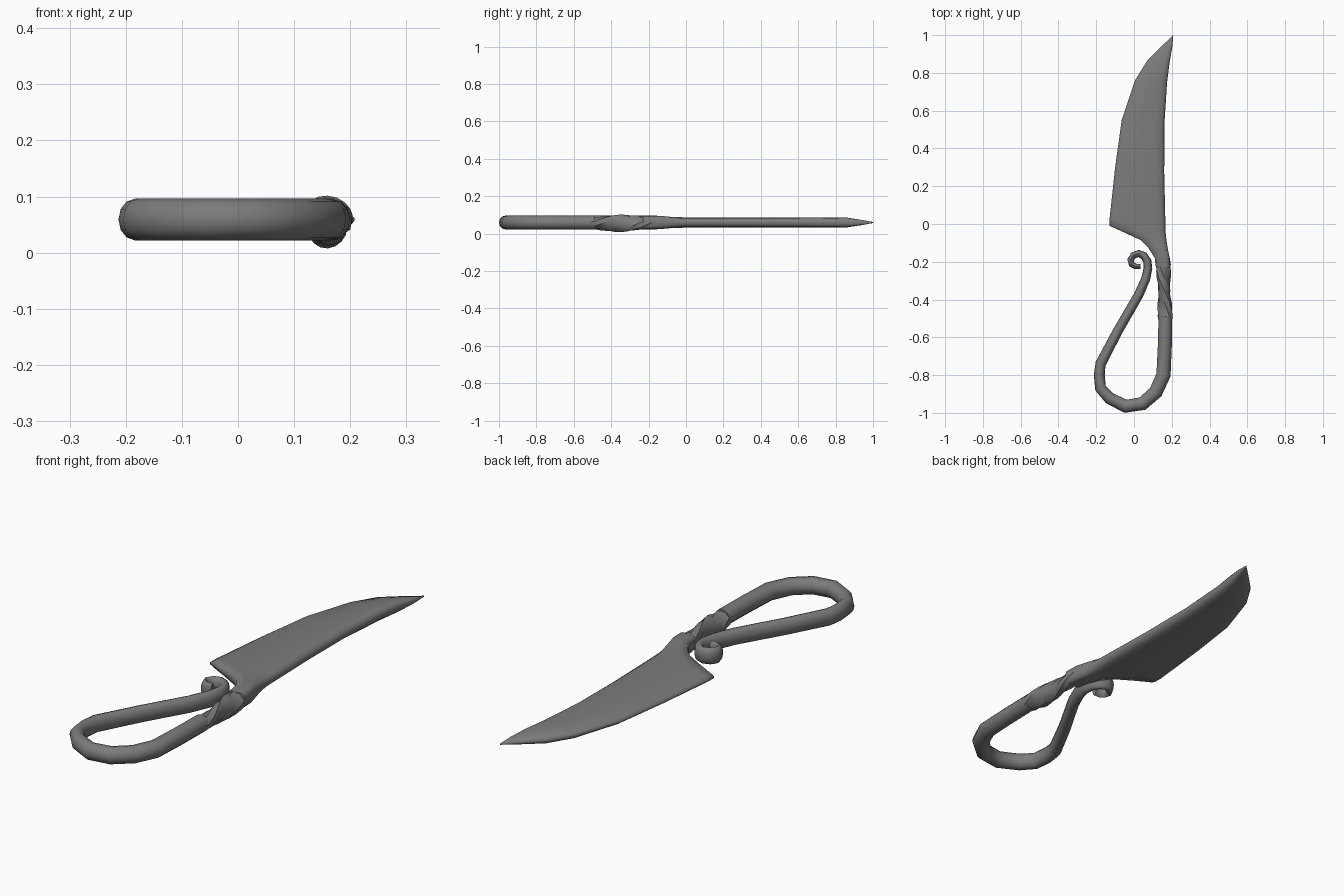
import bpy, bmesh
from math import cos, sin, pi
from mathutils import Vector

if "Cube" in bpy.data.objects:
    bpy.data.objects.remove(bpy.data.objects["Cube"])

ZC = 0.059
iron = bpy.data.materials.new("dark_iron")
iron.diffuse_color = (0.2, 0.2, 0.2, 1)
iron.use_nodes = True
iron.node_tree.nodes["Principled BSDF"].inputs["Base Color"].default_value = iron.diffuse_color


def loft(name, rings, angle):
    """Skin a list of equal-length vertex rings and cap both ends."""
    bm = bmesh.new()
    loops = [[bm.verts.new(p) for p in ring] for ring in rings]
    n = len(loops[0])
    for a, b in zip(loops, loops[1:]):
        for i in range(n):
            j = (i + 1) % n
            bm.faces.new((a[i], a[j], b[j], b[i]))
    bm.faces.new(loops[0])
    bm.faces.new(loops[-1])
    bmesh.ops.recalc_face_normals(bm, faces=bm.faces)
    mesh = bpy.data.meshes.new(name)
    bm.to_mesh(mesh)
    bm.free()
    mesh.materials.append(iron)
    obj = bpy.data.objects.new(name, mesh)
    bpy.context.collection.objects.link(obj)
    bpy.context.view_layer.objects.active = obj
    obj.select_set(True)
    bpy.ops.object.shade_smooth_by_angle(angle=angle)
    obj.select_set(False)
    return obj


def sweep(path, sides=12):
    """Elliptical rings along a flat path of (x, y, z, half width, half height, roll)."""
    rings = []
    for i, (x, y, z, w, h, roll) in enumerate(path):
        a, b = path[max(i - 1, 0)], path[min(i + 1, len(path) - 1)]
        side = Vector((b[1] - a[1], a[0] - b[0], 0)).normalized()
        up = Vector((0, 0, 1))
        ring = []
        for k in range(sides):
            t = 2 * pi * k / sides
            u, v = w * cos(t), h * sin(t)
            ring.append(Vector((x, y, z))
                        + side * (u * cos(roll) - v * sin(roll))
                        + up * (u * sin(roll) + v * cos(roll)))
        rings.append(ring)
    return rings


# Blade: cutting-edge point, spine point, half thickness at edge and spine
blade_stations = [
    ((0.203, 0.996), (0.208, 1.0), 0.002, 0.003),
    ((0.14, 0.935), (0.203, 0.94), 0.008, 0.014),
    ((0.07, 0.865), (0.189, 0.86), 0.013, 0.026),
    ((0.005, 0.76), (0.175, 0.75), 0.014, 0.028),
    ((-0.065, 0.55), (0.161, 0.53), 0.014, 0.028),
    ((-0.10, 0.30), (0.160, 0.27), 0.014, 0.028),
    ((-0.129, 0.03), (0.166, 0.02), 0.014, 0.028),
    ((-0.129, -0.01), (0.167, -0.02), 0.014, 0.028),
    ((-0.04, -0.05), (0.168, -0.05), 0.018, 0.029),
    ((0.035, -0.085), (0.171, -0.08), 0.023, 0.030),
    ((0.075, -0.125), (0.177, -0.12), 0.026, 0.034),
    ((0.110, -0.18), (0.187, -0.17), 0.032, 0.036),
    ((0.116, -0.23), (0.192, -0.23), 0.030, 0.033),
]
blade_rings = []
for left, right, tl, tr in blade_stations:
    L, R = Vector(left), Vector(right)
    mid = tl + (tr - tl) * 0.6
    half = [(0.0, tl * 0.3), (0.06, tl), (0.45, mid),
            (0.78, tr), (0.93, tr * 0.85), (1.0, tr * 0.4)]
    prof = half + [(u, -t) for u, t in reversed(half)]
    blade_rings.append([(*L.lerp(R, u), ZC + t) for u, t in prof])
loft("blade", blade_rings, 1.3)

# Twisted neck: a flattened bar making half a turn
neck = []
for i in range(11):
    t = i / 10
    swell = sin(pi * t) ** 0.5 if 0 < t < 1 else 0
    neck.append((0.154 + 0.012 * t, -0.18 - 0.34 * t, ZC - 0.009 * t * swell,
                 0.035 + 0.012 * swell, 0.035 - 0.003 * swell, pi * t))
loft("twisted_neck", sweep(neck, 8), 0.75)

# Looped handle bar, narrowing into a scroll
handle_points = [
    (0.166, -0.49, 0.036), (0.163, -0.65, 0.037), (0.156, -0.80, 0.038),
    (0.115, -0.89, 0.037), (0.045, -0.951, 0.036), (-0.045, -0.965, 0.035),
    (-0.13, -0.922, 0.032), (-0.177, -0.87, 0.030), (-0.184, -0.80, 0.029),
    (-0.177, -0.74, 0.028), (-0.085, -0.565, 0.026), (0.025, -0.375, 0.025),
    (0.062, -0.29, 0.024), (0.074, -0.235, 0.023), (0.070, -0.195, 0.022),
    (0.052, -0.168, 0.021), (0.025, -0.156, 0.019), (-0.003, -0.166, 0.018),
    (-0.019, -0.19, 0.017), (-0.012, -0.214, 0.016), (0.008, -0.225, 0.015),
    (0.034, -0.225, 0.014),
]
loft("handle_loop_with_scroll",
     sweep([(x, y, ZC, w, 0.037, 0) for x, y, w in handle_points]), 0.9)
